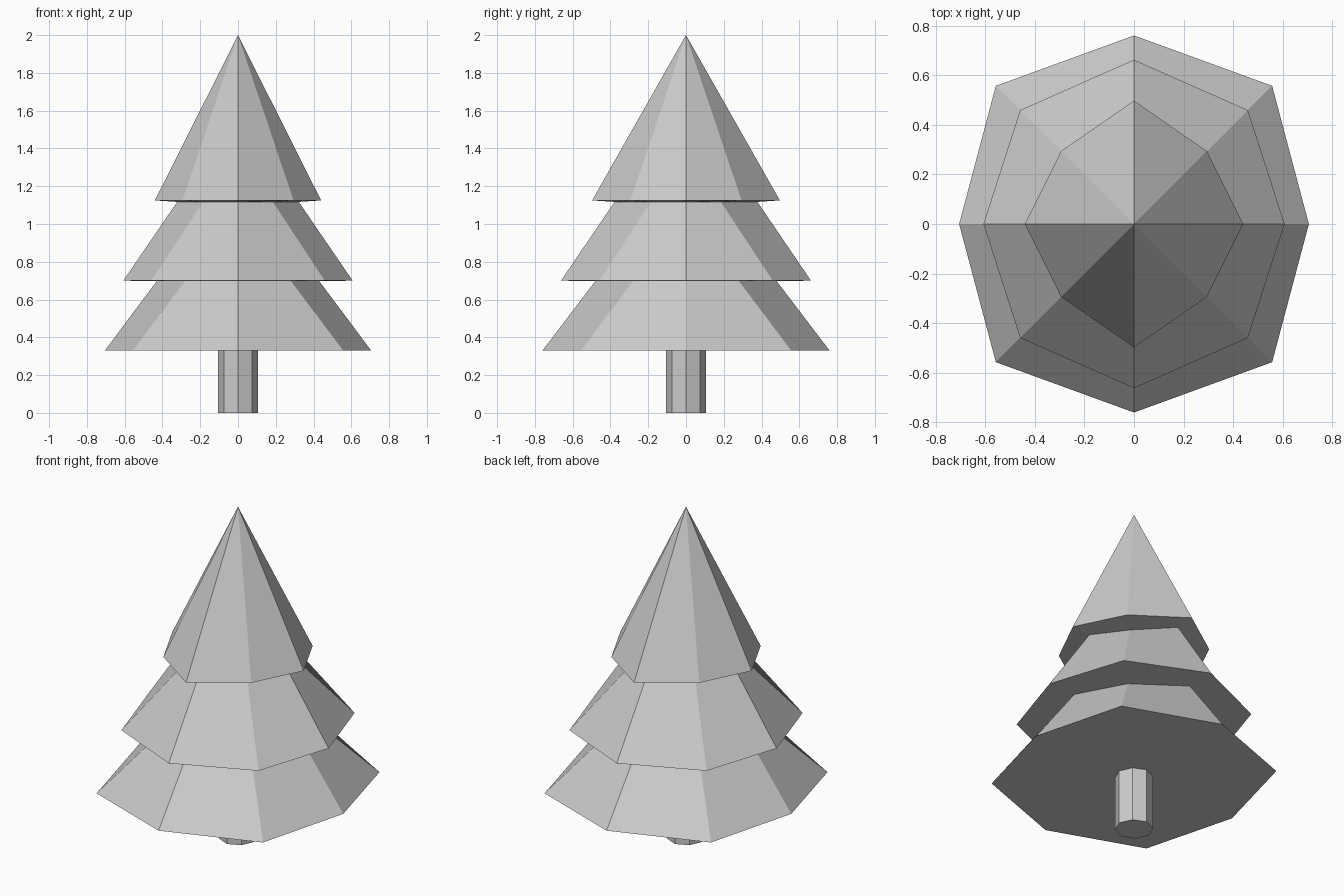
import bpy, bmesh

if "Cube" in bpy.data.objects:
    bpy.data.objects.remove(bpy.data.objects["Cube"])


def ring(bm, x, diag, y, z):
    """Eight-sided ring given its side, diagonal and front reach."""
    pts = [(x, 0), (diag, diag), (0, y), (-diag, diag),
           (-x, 0), (-diag, -diag), (0, -y), (diag, -diag)]
    return [bm.verts.new((px, py, z)) for px, py in pts]


def stack(name, levels, apex=None):
    """Skin a stack of rings, closing the bottom and the top."""
    bm = bmesh.new()
    rings = [ring(bm, *lv) for lv in levels]
    bm.faces.new(rings[0][::-1])
    for lo, hi in zip(rings, rings[1:]):
        for i in range(8):
            j = (i + 1) % 8
            bm.faces.new((lo[i], lo[j], hi[j], hi[i]))
    top = rings[-1]
    if apex is None:
        bm.faces.new(top)
    else:
        tip = bm.verts.new((0, 0, apex))
        for i in range(8):
            bm.faces.new((top[i], top[(i + 1) % 8], tip))
    bmesh.ops.recalc_face_normals(bm, faces=bm.faces)
    mesh = bpy.data.meshes.new(name)
    bm.to_mesh(mesh)
    bm.free()
    obj = bpy.data.objects.new(name, mesh)
    bpy.context.collection.objects.link(obj)
    return obj


# Trunk: regular octagonal post
stack("trunk", [(0.107, 0.074, 0.107, 0), (0.107, 0.074, 0.107, 0.33)])

# Foliage: three skirts, each stepping out from the ring below
stack("foliage", [
    (0.705, 0.557, 0.76, 0.33),    # bottom skirt
    (0.43, 0.28, 0.48, 0.698),
    (0.607, 0.459, 0.662, 0.70),   # middle skirt
    (0.322, 0.185, 0.378, 1.117),
    (0.44, 0.294, 0.497, 1.125),   # top cone
], apex=2.0)
